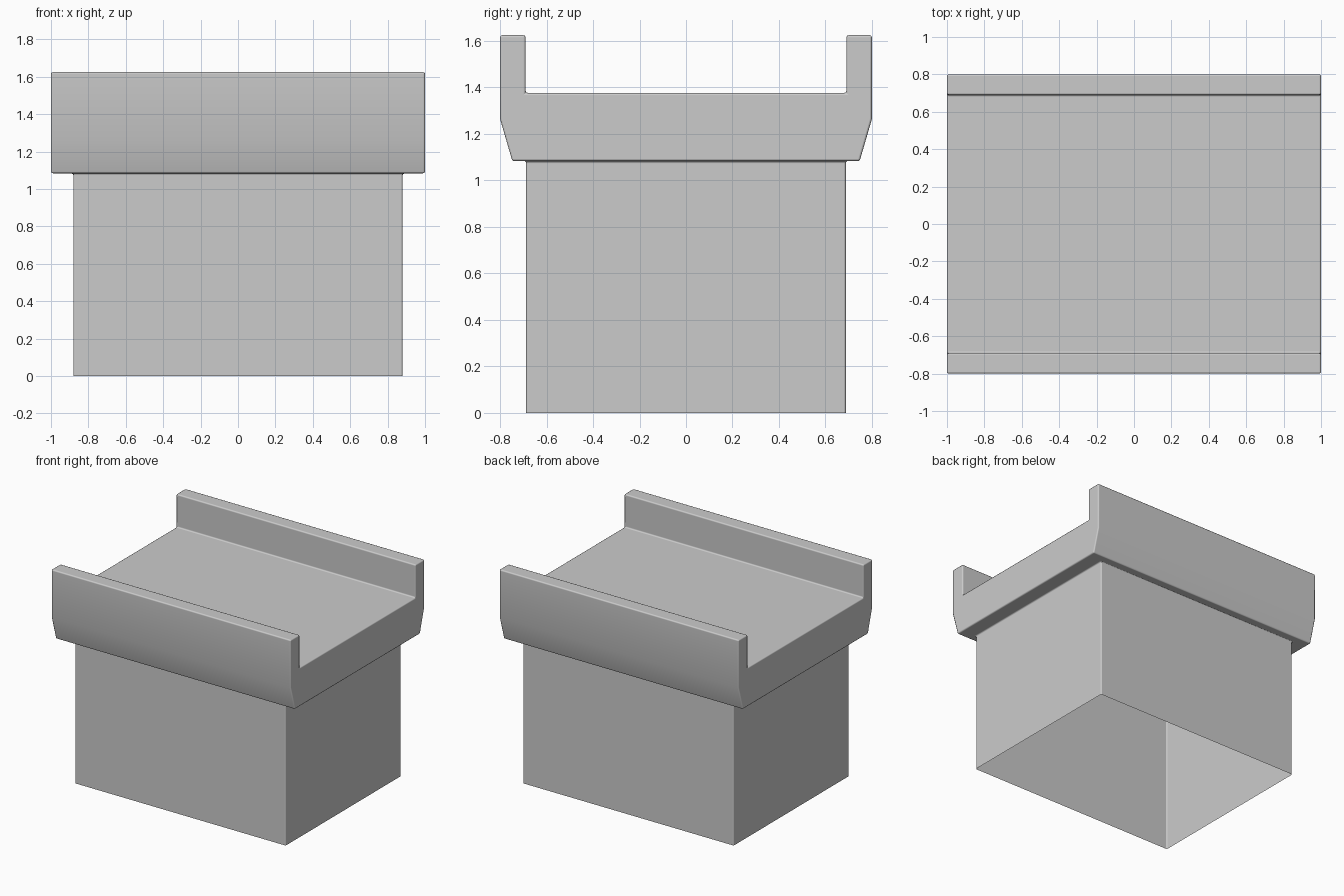
import bpy
import bmesh

if "Cube" in bpy.data.objects:
    bpy.data.objects.remove(bpy.data.objects["Cube"])

# Half of the channel-shaped cross-section (y, z), from bottom edge up and in
half = [(0.747, 1.083), (0.80, 1.265), (0.80, 1.625), (0.69, 1.625), (0.69, 1.376)]
profile = half + [(-y, z) for y, z in reversed(half)]

bm = bmesh.new()

# Capping slab with raised side rails
ends = [[bm.verts.new((x, y, z)) for y, z in profile] for x in (-1, 1)]
n = len(profile)
for i in range(n - 1):
    bm.faces.new((ends[0][i], ends[0][i + 1], ends[1][i + 1], ends[1][i]))
for end in ends:
    bm.faces.new(end)


# Hollow pedestal below, open at the bottom
def ring(z):
    return [bm.verts.new((x, y, z)) for x, y in
            ((-0.88, -0.688), (0.88, -0.688), (0.88, 0.688), (-0.88, 0.688))]


under = [ends[0][-1], ends[1][-1], ends[1][0], ends[0][0]]
neck, foot = ring(1.083), ring(0)
for a, b in ((under, neck), (neck, foot)):
    for i in range(4):
        j = (i + 1) % 4
        bm.faces.new((a[i], a[j], b[j], b[i]))

bmesh.ops.recalc_face_normals(bm, faces=bm.faces)
for f in bm.faces:
    f.smooth = True

mesh = bpy.data.meshes.new("pedestal_with_channel_top")
bm.to_mesh(mesh)
bm.free()
obj = bpy.data.objects.new("pedestal_with_channel_top", mesh)
bpy.context.collection.objects.link(obj)

# Fine softened edges; the shallow bend in the sides stays smooth
bevel = obj.modifiers.new("soft_edges", 'BEVEL')
bevel.width = 0.01
bevel.segments = 2
bevel.limit_method = 'ANGLE'
bevel.angle_limit = 0.52
bevel.harden_normals = True
